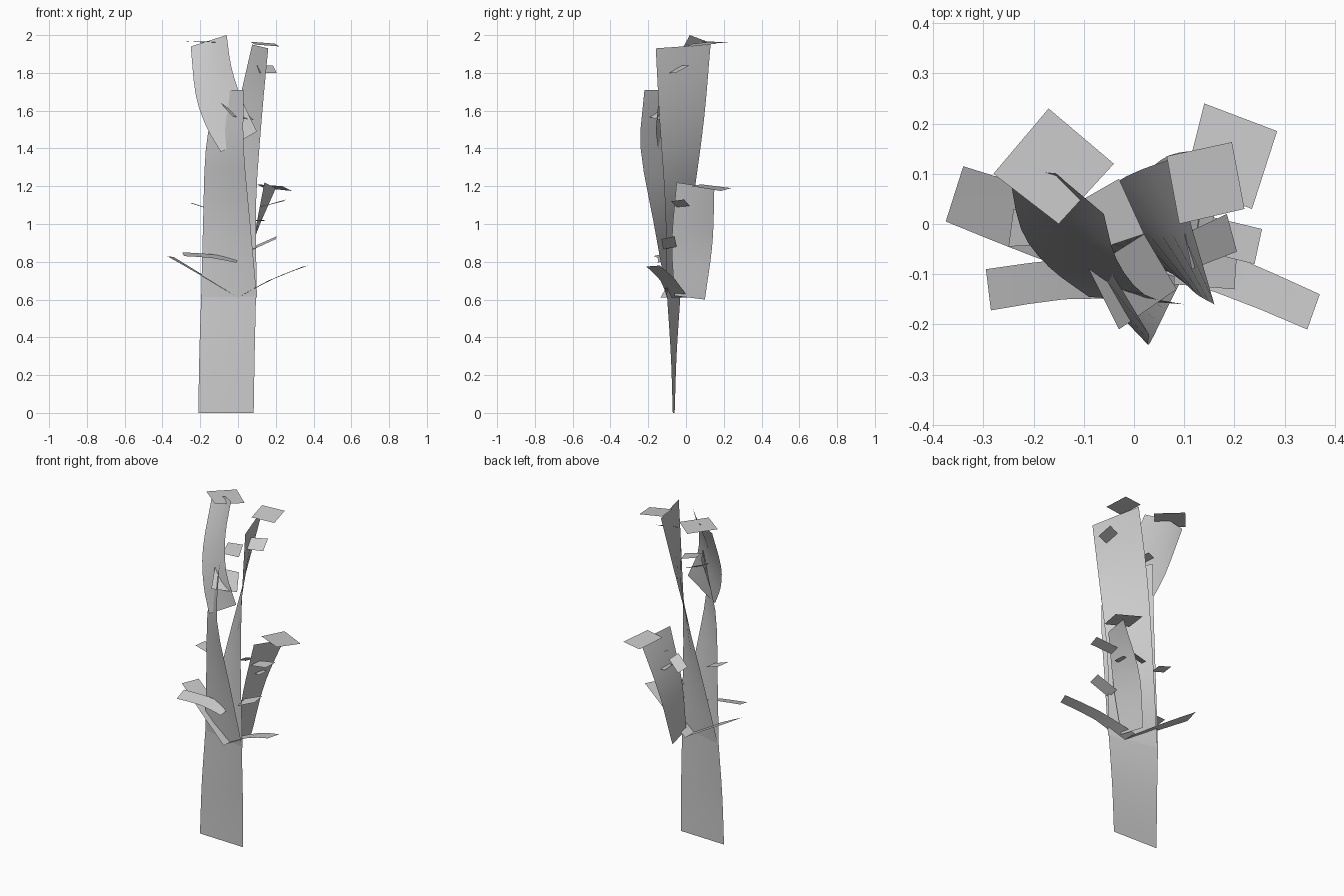
import bpy
from mathutils import Vector

cube = bpy.data.objects.get("Cube")
if cube:
    bpy.data.objects.remove(cube, do_unlink=True)

grey = bpy.data.materials.new("plain_grey")
grey.use_nodes = True
grey.diffuse_color = (0.6, 0.6, 0.6, 1)
grey.node_tree.nodes["Principled BSDF"].inputs["Base Color"].default_value = (0.6, 0.6, 0.6, 1)


def add_mesh(name, verts, faces):
    mesh = bpy.data.meshes.new(name)
    mesh.from_pydata(verts, [], faces)
    mesh.materials.append(grey)
    mesh.shade_smooth()
    obj = bpy.data.objects.new(name, mesh)
    bpy.context.collection.objects.link(obj)


def along(points, t):
    """Point on a smooth curve through the given points, t from 0 to 1."""
    p = [Vector(q) for q in points]
    n = len(p) - 1
    i = min(int(t * n), n - 1)
    f = t * n - i
    a = p[i - 1] if i > 0 else 2 * p[0] - p[1]
    d = p[i + 2] if i + 2 <= n else 2 * p[n] - p[n - 1]
    b, c = p[i], p[i + 1]
    return 0.5 * (2 * b + (c - a) * f + (2 * a - 5 * b + 4 * c - d) * f * f
                  + (3 * b - a - 3 * c + d) * f ** 3)


def ribbon(name, left, right, bulge=0, rows=9):
    """Thin sheet between two edge curves; its middle bows back towards the tip."""
    verts, faces = [], []
    for r in range(rows + 1):
        t = r / rows
        a, b = along(left, t), along(right, t)
        verts += [a, (a + b) / 2 + Vector((0, bulge * t * t, 0)), b]
    for r in range(rows):
        for c in range(2):
            k = r * 3 + c
            faces.append((k, k + 1, k + 4, k + 3))
    add_mesh(name, verts, faces)


# Trunk and the three large branches
ribbon("trunk",
       [(-0.21, -0.06, 0), (-0.205, -0.05, 0.3), (-0.195, -0.03, 0.615)],
       [(0.083, -0.07, 0), (0.088, -0.08, 0.3), (0.095, -0.1, 0.615)])
ribbon("front_branch",
       [(-0.195, -0.03, 0.61), (-0.185, -0.035, 1.0), (-0.17, -0.035, 1.4), (-0.115, 0.02, 1.71)],
       [(0.1, -0.1, 0.61), (0.065, -0.17, 1.0), (0.03, -0.24, 1.4), (0.03, -0.22, 1.71)])
ribbon("back_branch",
       [(-0.19, -0.03, 0.61), (-0.105, 0.035, 1.1), (-0.015, 0.095, 1.55), (0.075, 0.13, 1.95)],
       [(0.1, -0.1, 0.61), (0.095, -0.11, 1.1), (0.125, -0.14, 1.55), (0.16, -0.16, 1.93)])
ribbon("short_branch",
       [(0.04, -0.06, 0.62), (0.08, -0.075, 0.9), (0.14, -0.05, 1.22)],
       [(0.02, 0.1, 0.6), (0.08, 0.14, 0.9), (0.2, 0.15, 1.19)])

# Upper branch curling out of the front branch
ribbon("upper_branch",
       [(-0.09, -0.145, 1.38), (-0.17, -0.085, 1.52), (-0.225, -0.01, 1.69), (-0.25, 0.11, 1.94)],
       [(0.1, -0.16, 1.49), (0.02, -0.14, 1.66), (-0.035, -0.07, 1.83), (-0.06, 0.02, 2.0)],
       0.035)

# Twigs near the fork
ribbon("left_twig",
       [(0, -0.1, 0.61), (0.16, -0.135, 0.70), (0.345, -0.21, 0.775)],
       [(0, 0.01, 0.61), (0.19, -0.06, 0.71), (0.37, -0.14, 0.78)], rows=4)
ribbon("right_twig",
       [(0, -0.135, 0.61), (-0.2, -0.065, 0.73), (-0.375, 0.005, 0.83)],
       [(0, -0.01, 0.61), (-0.17, 0.06, 0.72), (-0.34, 0.115, 0.825)], rows=4)
ribbon("front_twig",
       [(-0.01, -0.15, 0.795), (-0.14, -0.15, 0.82), (-0.285, -0.172, 0.83)],
       [(0, -0.07, 0.815), (-0.14, -0.07, 0.84), (-0.295, -0.09, 0.85)], rows=4)

# Flat leaf cards
leaves = {
    "top_right_leaf": [(-0.17, 0.23, 1.96), (-0.28, 0.1, 1.968), (-0.15, 0, 1.965), (-0.04, 0.12, 1.955)],
    "top_left_leaf": [(0.065, 0.135, 1.965), (0.195, 0.163, 1.955), (0.22, 0.03, 1.94), (0.09, 0, 1.95)],
    "short_branch_leaf": [(0.14, 0.24, 1.19), (0.285, 0.185, 1.175), (0.235, 0.03, 1.20), (0.1, 0.08, 1.21)],
    "outer_left_leaf": [(0.255, -0.01, 1.13), (0.24, -0.08, 1.12), (0.12, -0.05, 1.09), (0.13, 0.02, 1.095)],
    "lower_left_leaf": [(0.2, -0.13, 0.92), (0.205, -0.06, 0.935), (0.08, -0.05, 0.88), (0.08, -0.12, 0.865)],
    "high_left_leaf": [(0.185, 0.02, 1.84), (0.205, -0.055, 1.80), (0.115, -0.09, 1.80), (0.1, -0.02, 1.84)],
    "middle_leaf": [(-0.03, 0.09, 1.72), (0.02, -0.02, 1.70), (-0.07, -0.05, 1.71), (-0.1, 0.05, 1.73)],
    "front_leaf": [(0.02, -0.02, 1.61), (0.085, -0.13, 1.55), (-0.03, -0.21, 1.57), (-0.09, -0.09, 1.64)],
    "outer_right_leaf": [(-0.25, -0.045, 1.11), (-0.24, 0.03, 1.11), (-0.15, 0.03, 1.08), (-0.16, -0.04, 1.08)],
    "inner_left_leaf": [(0.09, 0, 1.02), (0.14, 0, 1.02), (0.14, 0.075, 1.015), (0.09, 0.075, 1.015)],
    "fork_leaf": [(0.07, 0.06, 1.08), (0.05, 0, 1.10), (-0.03, 0.03, 1.05), (-0.01, 0.09, 1.03)],
}
for name, corners in leaves.items():
    add_mesh(name, corners, [(0, 1, 2, 3)])
